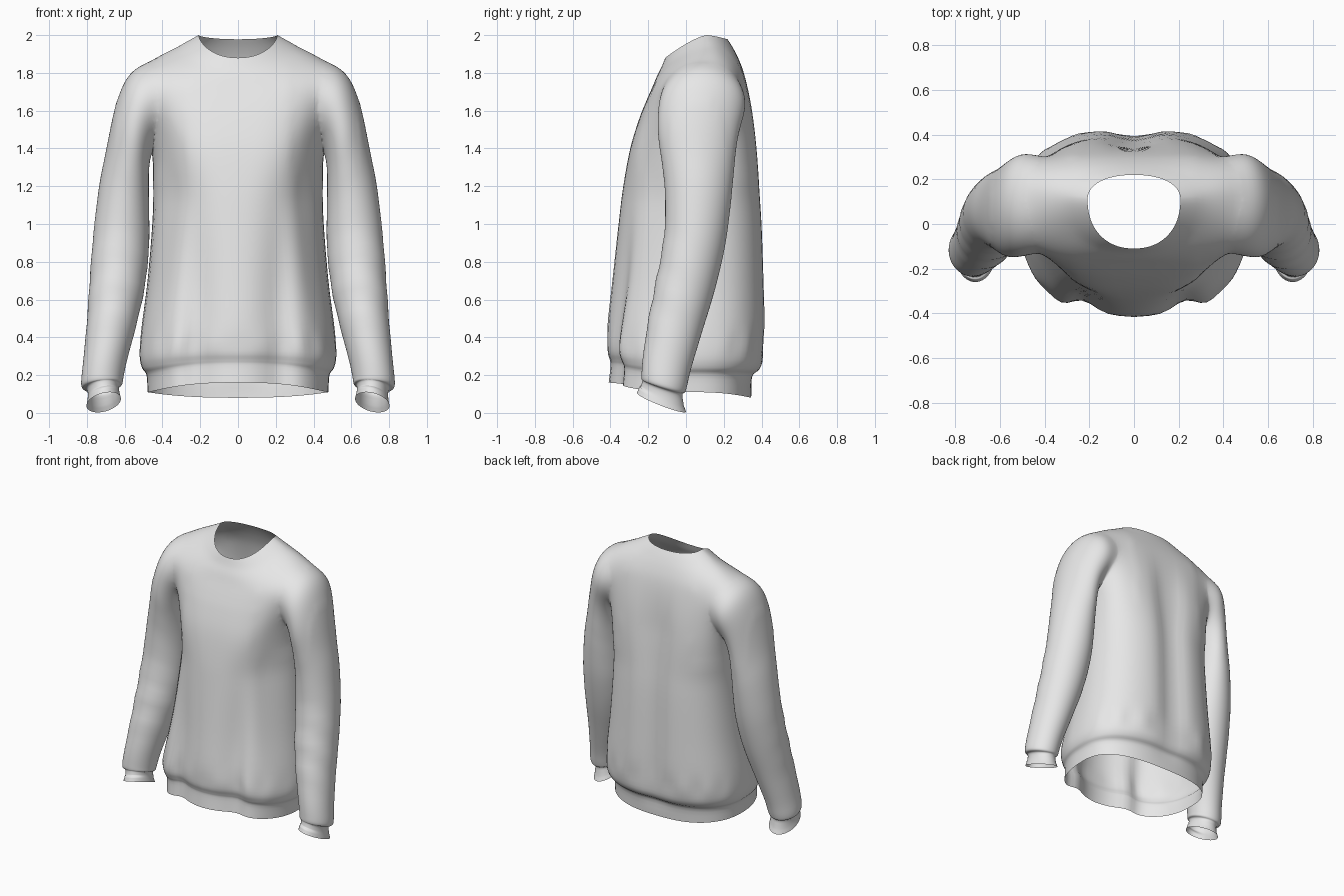
import bpy, bmesh, math

if "Cube" in bpy.data.objects:
    bpy.data.objects.remove(bpy.data.objects["Cube"])

# One fabric colour, plus a temporary tag for the faces that close the openings
fabric = bpy.data.materials.new("light_grey_fabric")
fabric.diffuse_color = (0.8, 0.8, 0.8, 1)
fabric.use_nodes = True
fabric.node_tree.nodes["Principled BSDF"].inputs["Base Color"].default_value = fabric.diffuse_color
cap_tag = bpy.data.materials.new("opening_tag")
SEG = 80


def spline(rows, steps):
    """Smoothly fill in extra rows between the given ones."""
    out = []
    for i in range(len(rows) - 1):
        p0, p1 = rows[max(i - 1, 0)], rows[i]
        p2, p3 = rows[i + 1], rows[min(i + 2, len(rows) - 1)]
        for k in range(steps):
            t = k / steps
            out.append([b + 0.5 * t * (c - a + t * (2 * a - 5 * b + 4 * c - d
                        + t * (3 * (b - c) + d - a)))
                        for a, b, c, d in zip(p0, p1, p2, p3)])
    out.append(list(rows[-1]))
    return out


def smoothstep(a, b, x):
    t = min(1, max(0, (x - a) / (b - a)))
    return t * t * (3 - 2 * t)


def bump(x, centre, width):
    return math.exp(-((x - centre) / width) ** 2)


def loft(name, rings):
    """Closed tube through rings of points; end fans are tagged."""
    bm = bmesh.new()
    loops = [[bm.verts.new(p) for p in ring] for ring in rings]
    for a, b in zip(loops, loops[1:]):
        for i in range(SEG):
            j = (i + 1) % SEG
            bm.faces.new((a[i], a[j], b[j], b[i]))
    for loop in (loops[0], loops[-1]):
        mid = bm.verts.new([sum(v.co[k] for v in loop) / SEG for k in range(3)])
        for i in range(SEG):
            bm.faces.new((loop[i], loop[(i + 1) % SEG], mid)).material_index = 1
    bmesh.ops.recalc_face_normals(bm, faces=bm.faces[:])
    me = bpy.data.meshes.new(name)
    bm.to_mesh(me)
    bm.free()
    me.materials.append(fabric)
    me.materials.append(cap_tag)
    ob = bpy.data.objects.new(name, me)
    bpy.context.collection.objects.link(ob)
    return ob


# Torso: z front, z side, z back, half width front, half width back,
# y front, y back, y of the widest point
torso_rows = [
    (.16, .11, .08, .465, .48, -.41, .345, .02),
    (.25, .20, .19, .47, .485, -.40, .355, .02),
    (.28, .24, .23, .49, .51, -.405, .395, .02),
    (.33, .31, .29, .50, .522, -.42, .418, .03),
    (.45, .45, .45, .475, .512, -.418, .427, .04),
    (.70, .70, .70, .425, .48, -.39, .422, .05),
    (1.0, 1.0, 1.0, .385, .455, -.357, .412, .06),
    (1.2, 1.2, 1.2, .37, .45, -.332, .398, .07),
    (1.4, 1.4, 1.4, .39, .458, -.295, .38, .08),
    (1.55, 1.55, 1.55, .44, .477, -.25, .362, .09),
    (1.64, 1.69, 1.68, .48, .50, -.215, .338, .10),
    (1.72, 1.82, 1.79, .50, .505, -.18, .31, .10),
    (1.78, 1.895, 1.87, .42, .42, -.155, .28, .11),
    (1.83, 1.945, 1.93, .31, .31, -.13, .25, .115),
    (1.88, 2.0, 1.978, .208, .208, -.11, .22, .11),
]


def torso_ring(row):
    zf, zs, zb, wf, wb, yf, yb, yc = row
    shoulder = smoothstep(1.1, 1.45, zs) * (1 - smoothstep(1.8, 1.95, zs))
    power = 2 / (2.2 + 0.35 * (1 - smoothstep(1.8, 1.95, zs)) + .6 * shoulder)
    neck = smoothstep(1.65, 1.9, zs)
    pts = []
    for i in range(SEG):
        a = 2 * math.pi * i / SEG
        c, s = math.cos(a), math.sin(a)
        w = wf + (wb - wf) * smoothstep(-0.6, 0.1, s)
        x = w * math.copysign(abs(c) ** power, c)
        r = abs(s) ** power
        lift = s * s * (1 - neck) + abs(s) ** 1.25 * neck
        z = zs + ((zf if s < 0 else zb) - zs) * lift
        if s < 0:   # draped folds on the chest and belly
            f = 1 - smoothstep(.5, 1.4, z)
            fold = f * (.05 * bump(abs(x), .22, .08) + .01 * bump(abs(x), .12, .07))
            y = yc + (yf - yc) * r + fold * r
        else:       # hollow along the spine
            fold = .04 * (1 - smoothstep(1.4, 1.85, z)) * smoothstep(.1, .4, z)
            y = yc + (yb - yc) * r - fold * bump(x, 0, .1)
        # small gathers above the hem band
        y += .006 * math.sin(a * 15) * bump(z, .36, .07) * (1 if s < 0 else -1)
        pts.append((x, y, z))
    return pts


# Sleeve: outer x, outer z, inner x, inner z, y centre, y radius
sleeve_rows = [
    (.40, 1.865, .28, 1.54, .09, .18),
    (.50, 1.85, .38, 1.49, .09, .222),
    (.577, 1.797, .43, 1.45, .085, .232),
    (.627, 1.70, .457, 1.38, .07, .222),
    (.664, 1.56, .47, 1.30, .06, .208),
    (.70, 1.38, .472, 1.18, .062, .188),
    (.735, 1.20, .47, 1.05, .062, .173),
    (.765, .95, .472, .87, .045, .16),
    (.785, .70, .495, .66, -.002, .153),
    (.80, .48, .54, .46, -.055, .142),
    (.82, .27, .59, .27, -.10, .127),
    (.83, .17, .608, .18, -.115, .12),
    (.825, .135, .613, .155, -.12, .115),
    (.80, .125, .628, .145, -.125, .106),
    (.795, .085, .63, .12, -.128, .112),
    (.802, .037, .62, .075, -.13, .13),
]


def sleeve_ring(row, side):
    xo, zo, xi, zi, yc, ry = row
    cx, cz, ux, uz = (xo + xi) / 2, (zo + zi) / 2, (xo - xi) / 2, (zo - zi) / 2
    tilt = .035 * (1 - smoothstep(1.3, 1.5, cz)) + .015 * (cz < .1)
    pts = []
    for i in range(SEG):
        a = 2 * math.pi * i / SEG
        c, s = math.cos(a), math.sin(a)
        # slack wrinkles round the elbow and forearm
        k = 1 + .025 * math.sin(cz * 34 + 2.2 * s + c) * bump(cz, .65, .25) * (1 - s) / 2
        pts.append((side * (cx + ux * c * k), yc + ry * s * k, cz + uz * c - tilt * s))
    return pts


shirt = loft("sweatshirt", [torso_ring(r) for r in spline(torso_rows, 4)])
sleeves = [loft(n, [sleeve_ring(r, sd) for r in spline(sleeve_rows, 4)])
           for n, sd in (("right_sleeve", 1), ("left_sleeve", -1))]

# Join the sleeves to the torso as one skin
bpy.context.view_layer.objects.active = shirt
for sleeve in sleeves:
    mod = shirt.modifiers.new("join", 'BOOLEAN')
    mod.operation, mod.solver, mod.object = 'UNION', 'EXACT', sleeve
    bpy.ops.object.modifier_apply(modifier=mod.name)
for sleeve in sleeves:
    bpy.data.objects.remove(sleeve)

# Open the neck, hem and cuffs, then soften the shoulder joins
bm = bmesh.new()
bm.from_mesh(shirt.data)
bmesh.ops.delete(bm, geom=[f for f in bm.faces if f.material_index == 1], context='FACES')
bmesh.ops.remove_doubles(bm, verts=bm.verts[:], dist=.003)
bmesh.ops.triangulate(bm, faces=[f for f in bm.faces if len(f.verts) > 4])
join = [v for v in bm.verts if .28 < abs(v.co.x) < .64 and 1.3 < v.co.z < 1.95]
for _ in range(14):
    bmesh.ops.smooth_vert(bm, verts=join, factor=.5,
                          use_axis_x=True, use_axis_y=True, use_axis_z=True)
for f in bm.faces:
    f.smooth = True
bm.to_mesh(shirt.data)
bm.free()
shirt.data.materials.pop(index=1)
bpy.data.materials.remove(cap_tag)
